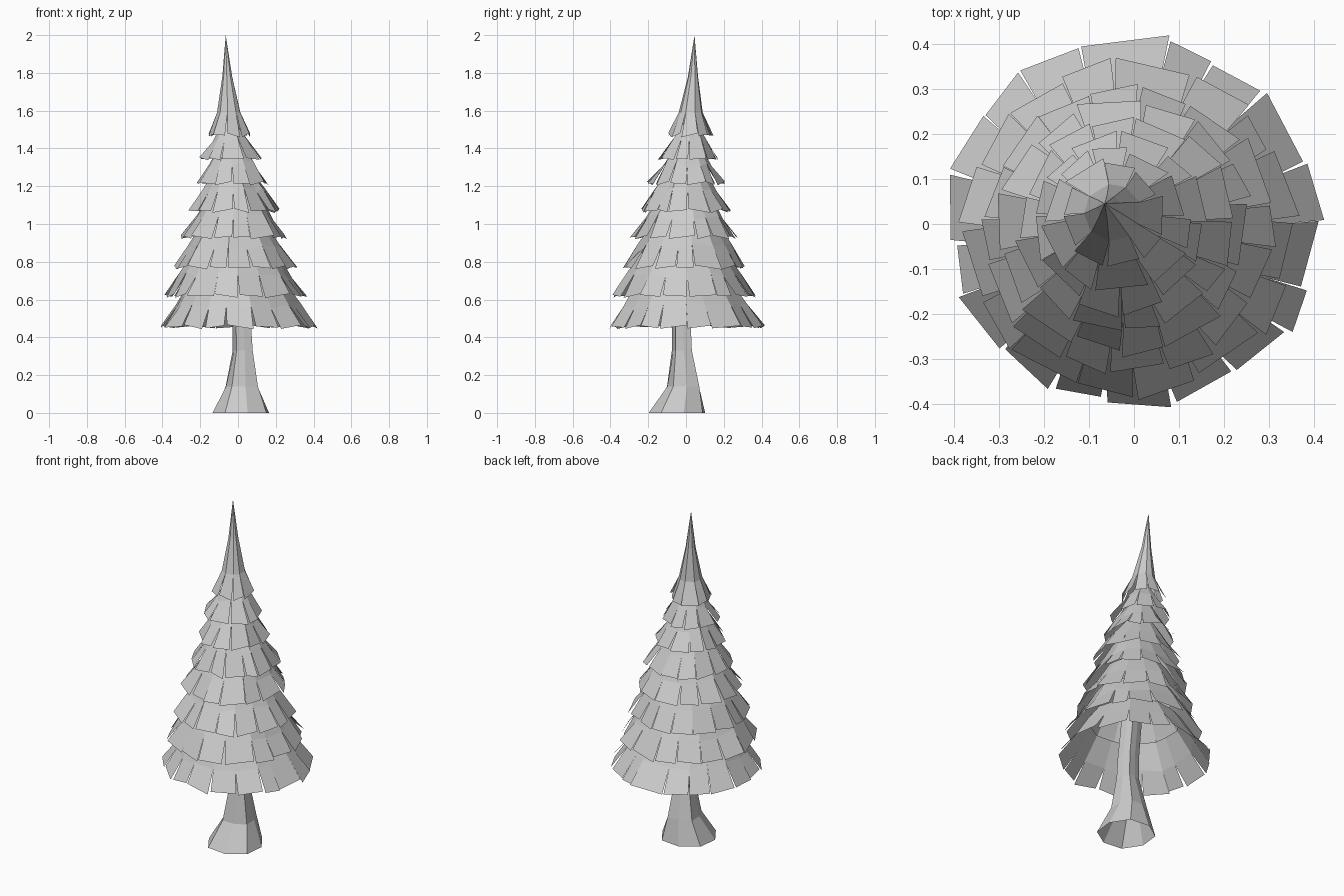
import bpy, bmesh, random
from math import cos, sin, pi

if "Cube" in bpy.data.objects:
    bpy.data.objects.remove(bpy.data.objects["Cube"])

random.seed(11)


def make_object(name, bm):
    bmesh.ops.recalc_face_normals(bm, faces=bm.faces)
    mesh = bpy.data.meshes.new(name)
    bm.to_mesh(mesh)
    bm.free()
    obj = bpy.data.objects.new(name, mesh)
    bpy.context.collection.objects.link(obj)
    return obj


def polar(bm, c, r, a, z):
    return bm.verts.new((c[0] + r * cos(a), c[1] + r * sin(a), z))


def bridge(bm, lower, upper):
    n = len(lower)
    for i in range(n):
        j = (i + 1) % n
        bm.faces.new((lower[i], lower[j], upper[j], upper[i]))


def uneven_angles(n, spread):
    start = random.uniform(0, 2 * pi)
    return [start + 2 * pi / n * (i + random.uniform(-spread, spread)) for i in range(n)]


def flaps(bm, ring, angles, c, r, z, flat=1.0):
    """Hang one separate flap below every side of a ring, leaving tapered slits."""
    n = len(ring)
    for i in range(n):
        j = (i + 1) % n
        a, b = angles[i], angles[j] + (2 * pi if j == 0 else 0)
        gap = random.uniform(0.0, 0.07) * (b - a)
        rr = r + random.uniform(-0.018, 0.004)
        tilt = random.uniform(-0.012, 0.012)
        ends = [rr * (flat if k % 2 else 1) for k in (i, j)]
        p = polar(bm, c, ends[0], a + gap, z + tilt)
        q = polar(bm, c, ends[1], b - gap, z - tilt)
        bm.faces.new((p, q, ring[j], ring[i]))


# trunk: flared, fluted, open at the bottom
bm = bmesh.new()
previous = None
for x, y, r, z, flute in [(0.015, -0.048, 0.16, 0, 0.96), (0.02, -0.015, 0.1, 0.14, 0.86),
                          (0.025, -0.022, 0.062, 0.33, 0.75), (0.02, -0.024, 0.058, 0.46, 0.75),
                          (0.0, -0.01, 0.055, 0.78, 0.8)]:
    ring = [polar(bm, (x, y), r * (1 if i % 2 else flute), (i + 0.3) * pi / 4, z)
            for i in range(8)]
    if previous:
        bridge(bm, previous, ring)
    previous = ring
make_object("trunk", bm)

# foliage tiers: bottom height, outer radius, centre x, centre y, strips
tiers = [(0.455, 0.422, 0.0, 0.0, 18), (0.62, 0.382, -0.012, -0.012, 16),
         (0.77, 0.334, -0.013, -0.012, 16), (0.93, 0.29, -0.02, -0.007, 14),
         (1.07, 0.248, -0.015, 0.0, 14), (1.215, 0.204, -0.03, 0.0, 12),
         (1.345, 0.168, -0.035, 0.013, 10), (1.47, 0.122, -0.05, 0.022, 9)]
for k, (z, r, x, y, n) in enumerate(tiers[:-1]):
    bm = bmesh.new()
    nxt = tiers[k + 1]
    height = nxt[0] - z + 0.08
    c_top = (nxt[2], nxt[3])
    c_mid = ((x + nxt[2]) / 2, (y + nxt[3]) / 2)
    angles = uneven_angles(n, 0.22)
    # every second boundary is pulled in, so strips lie in pairs on flat sides
    flat = [0.965 if i % 2 else 1 for i in range(n)]
    top = [polar(bm, c_top, (r - 0.69 * height) * f, a, z + height)
           for a, f in zip(angles, flat)]
    mid = [polar(bm, c_mid, (r - 0.36 * height) * f, a, z + height * random.uniform(0.4, 0.56))
           for a, f in zip(angles, flat)]
    bridge(bm, mid, top)
    flaps(bm, mid, angles, (x, y), r, z, 0.965)
    make_object("foliage_tier_%d" % (k + 1), bm)

# spire: concave pointed top that ends in the uppermost strips
bm = bmesh.new()
angles = uneven_angles(9, 0.12)
rings = [[polar(bm, (x, y), r, a, z) for a in angles]
         for x, y, r, z in [(-0.047, 0.025, 0.064, 1.59), (-0.056, 0.037, 0.027, 1.78)]]
bridge(bm, *rings)
tip = bm.verts.new((-0.065, 0.045, 2.0))
for i in range(9):
    bm.faces.new((rings[1][i], rings[1][(i + 1) % 9], tip))
flaps(bm, rings[0], angles, tiers[-1][2:4], tiers[-1][1], tiers[-1][0])
make_object("spire", bm)
